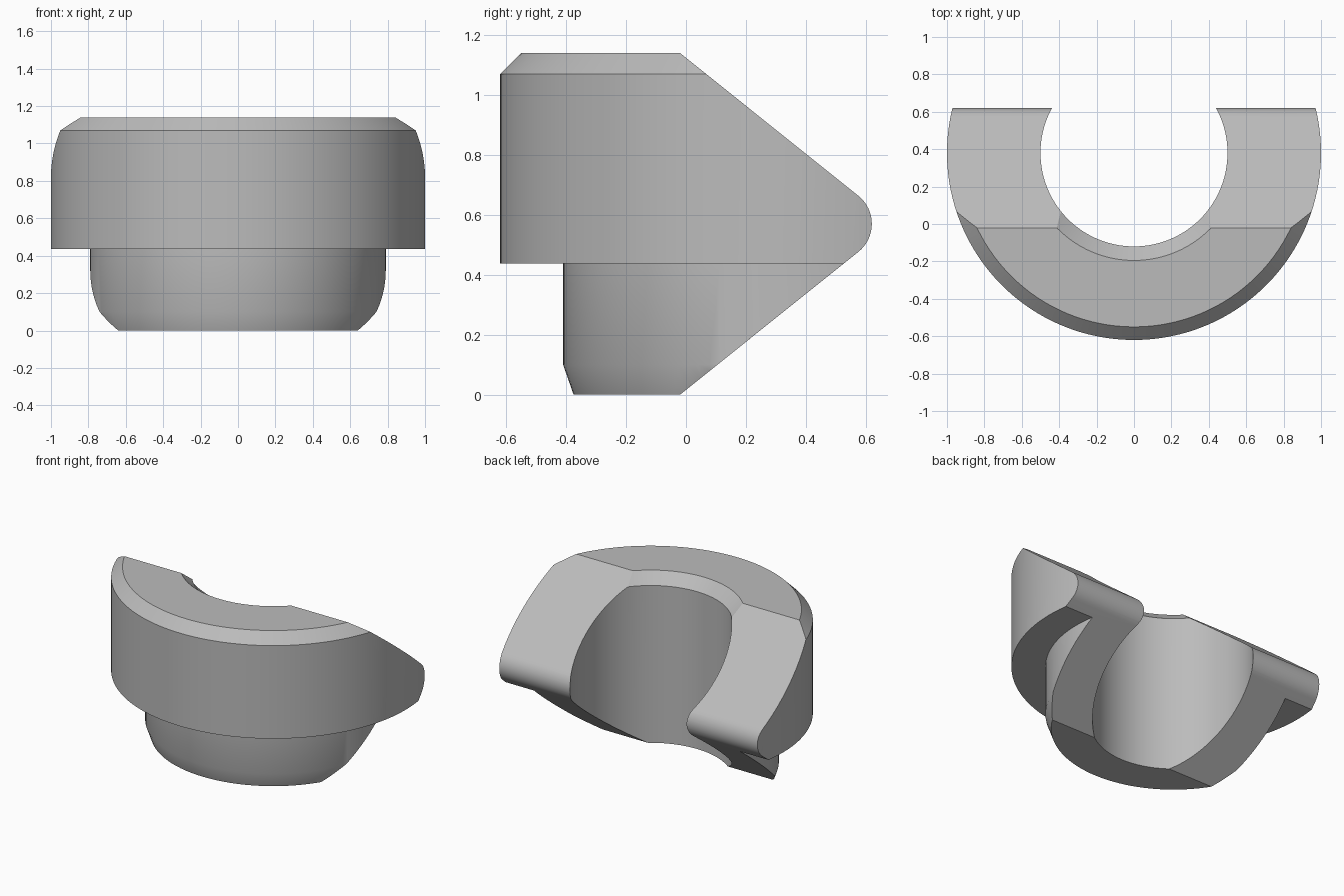
import bpy, bmesh
from math import sin, cos, pi, atan2

default = bpy.data.objects.get("Cube")
if default:
    bpy.data.objects.remove(default, do_unlink=True)

AXIS_Y = 0.38
MID_Z = 0.57
SEGMENTS = 128

grey = bpy.data.materials.new("plain grey")
grey.use_nodes = True
colour = (0.5, 0.5, 0.5, 1)
grey.diffuse_color = colour
grey.node_tree.nodes["Principled BSDF"].inputs["Base Color"].default_value = colour


def make_object(name, bm):
    bmesh.ops.recalc_face_normals(bm, faces=bm.faces)
    mesh = bpy.data.meshes.new(name)
    bm.to_mesh(mesh)
    bm.free()
    mesh.materials.append(grey)
    obj = bpy.data.objects.new(name, mesh)
    bpy.context.collection.objects.link(obj)
    return obj


def revolve(name, profile):
    """Closed (radius, z) profile turned about the vertical axis."""
    bm = bmesh.new()
    rings = []
    for i in range(SEGMENTS):
        a = 2 * pi * i / SEGMENTS
        rings.append([bm.verts.new((r * cos(a), AXIS_Y + r * sin(a), z))
                      for r, z in profile])
    n = len(profile)
    for i, ring in enumerate(rings):
        following = rings[(i + 1) % SEGMENTS]
        for j in range(n):
            k = (j + 1) % n
            bm.faces.new((ring[j], following[j], following[k], ring[k]))
    return make_object(name, bm)


def side_prism(name, outline, half_width):
    """(y, z) outline extruded across x."""
    bm = bmesh.new()
    face = bm.faces.new([bm.verts.new((-half_width, y, z)) for y, z in outline])
    moved = bmesh.ops.extrude_face_region(bm, geom=[face])["geom"]
    verts = [v for v in moved if isinstance(v, bmesh.types.BMVert)]
    bmesh.ops.translate(bm, vec=(2 * half_width, 0, 0), verts=verts)
    return make_object(name, bm)


# Stepped collar with a bored centre and chamfered rims
collar = revolve("stepped_collar", [
    (0.5, 0), (0.755, 0), (0.79, 0.1), (0.79, 0.437), (1, 0.437),
    (1, 1.07), (0.93, 1.14), (0.575, 1.14), (0.5, 1.07)])

# Wedge with a rounded nose that trims the back of the collar
nose_r, slope = 0.12, 0.8
spread = atan2(1, slope)
nose = [(0.62 - nose_r + nose_r * cos(a), MID_Z + nose_r * sin(a))
        for a in (spread * (i / 8 - 1) for i in range(17))]
reach = 0.2
edge_y = -0.02 - reach / slope
wedge = side_prism("trimming_wedge", [
    (-0.9, -reach), (edge_y, -reach), *nose,
    (edge_y, 2 * MID_Z + reach), (-0.9, 2 * MID_Z + reach)], 1.3)
wedge.hide_render = True

trim = collar.modifiers.new("trim", "BOOLEAN")
trim.operation = "INTERSECT"
trim.solver = "EXACT"
trim.object = wedge

bpy.ops.object.select_all(action="DESELECT")
collar.select_set(True)
bpy.context.view_layer.objects.active = collar
bpy.ops.object.modifier_apply(modifier=trim.name)
bpy.data.objects.remove(wedge, do_unlink=True)
bpy.ops.object.shade_smooth_by_angle(angle=pi / 6)
